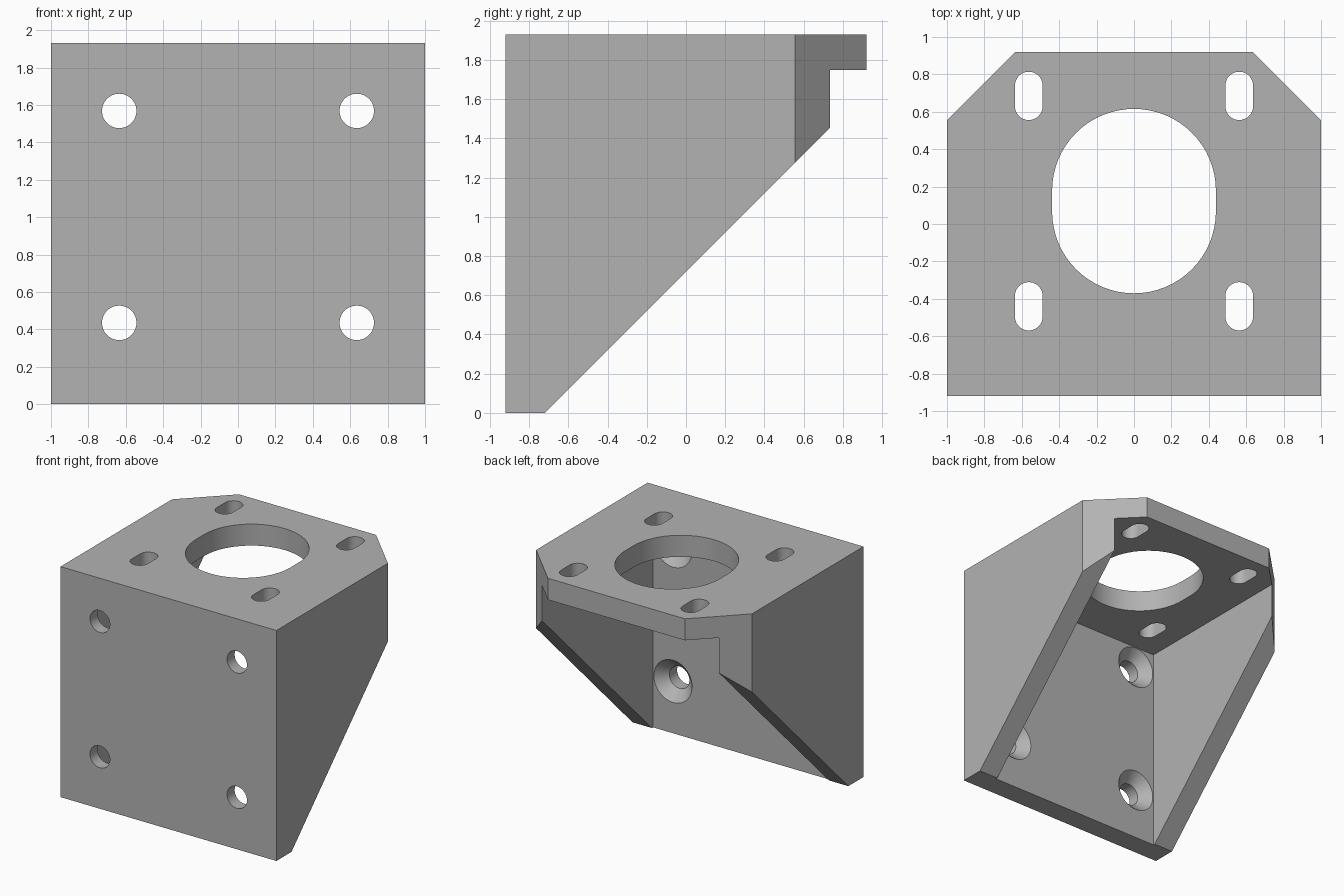
import bpy
import bmesh
from math import cos, sin, pi, radians
from mathutils import Vector

if "Cube" in bpy.data.objects:
    bpy.data.objects.remove(bpy.data.objects["Cube"], do_unlink=True)

WALL = 0.18
HEIGHT = 1.93
BACK = 0.92

grey = bpy.data.materials.new("plain grey")
grey.use_nodes = True
grey.diffuse_color = (0.45, 0.45, 0.45, 1)
grey.node_tree.nodes["Principled BSDF"].inputs["Base Color"].default_value = grey.diffuse_color


def loft(name, rings):
    """Closed solid skinned through equal-length rings of points."""
    bm = bmesh.new()
    loops = [[bm.verts.new(p) for p in ring] for ring in rings]
    for low, high in zip(loops, loops[1:]):
        for i in range(len(low)):
            j = (i + 1) % len(low)
            bm.faces.new((low[i], low[j], high[j], high[i]))
    bm.faces.new(loops[0][::-1])
    bm.faces.new(loops[-1])
    bmesh.ops.recalc_face_normals(bm, faces=bm.faces)
    mesh = bpy.data.meshes.new(name)
    bm.to_mesh(mesh)
    bm.free()
    mesh.materials.append(grey)
    obj = bpy.data.objects.new(name, mesh)
    bpy.context.collection.objects.link(obj)
    return obj


def cut(target, cutter):
    """Subtract a cutter, then discard it."""
    cutter.hide_render = True
    mod = target.modifiers.new("cut", "BOOLEAN")
    mod.operation = "DIFFERENCE"
    mod.solver = "EXACT"
    mod.object = cutter
    bpy.context.view_layer.objects.active = target
    bpy.ops.object.modifier_apply(modifier=mod.name)
    bpy.data.objects.remove(cutter, do_unlink=True)


def slot_cutter(x, y, radius, stretch=0.055, steps=32):
    """Upright prism with two rounded ends, lengthened along y."""
    outline = []
    for side in (1, -1):
        for i in range(steps + 1):
            a = pi * i / steps
            outline.append((x + side * radius * cos(a),
                            y + side * (stretch + radius * sin(a))))
    return loft("slot_cutter", [[(px, py, z) for px, py in outline] for z in (1.6, 2.1)])


def screw_cutter(x, z, steps=48):
    """Through hole along y that flares to a countersink inside."""
    inner = WALL - BACK - 0.005 + 0.01
    stations = [(-1.1, 0.092), (inner - 0.085, 0.092), (inner, 0.177)]
    return loft("screw_cutter", [
        [(x + r * cos(2 * pi * i / steps), y, z + r * sin(2 * pi * i / steps))
         for i in range(steps)] for y, r in stations])


# Outer block with the two back corners cut off
plan = [(-1, -BACK), (1, -BACK), (1, 0.555), (0.635, BACK), (-0.635, BACK), (-1, 0.555)]
bracket = loft("motor_bracket", [[(x, y, z) for x, y in plan] for z in (0, HEIGHT)])

# Hollow between the side walls, open below and behind
inside = [(-0.82, -0.735), (0.82, -0.735), (0.82, 1.2), (-0.82, 1.2)]
cut(bracket, loft("cavity_cutter", [[(x, y, z) for x, y in inside]
                                    for z in (-0.2, HEIGHT - WALL)]))

# Diagonal lower edge of the side walls
wedge = [(-0.82, -0.1), (1.0, 1.72), (1.2, -0.1)]
cut(bracket, loft("slope_cutter", [[(x, y, z) for y, z in wedge] for x in (-1.2, 1.2)]))

# Large opening and four adjusting slots in the top plate
cut(bracket, slot_cutter(0, 0.1225, 0.438))
for x in (-0.5625, 0.5625):
    for y in (-0.44, 0.685):
        cut(bracket, slot_cutter(x, y, 0.074))

# Four countersunk screw holes in the front plate
for x in (-0.635, 0.635):
    for z in (0.435, 1.568):
        cut(bracket, screw_cutter(x, z))

bpy.ops.object.select_all(action="DESELECT")
bracket.select_set(True)
bpy.context.view_layer.objects.active = bracket
bpy.ops.object.shade_smooth_by_angle(angle=radians(30))
